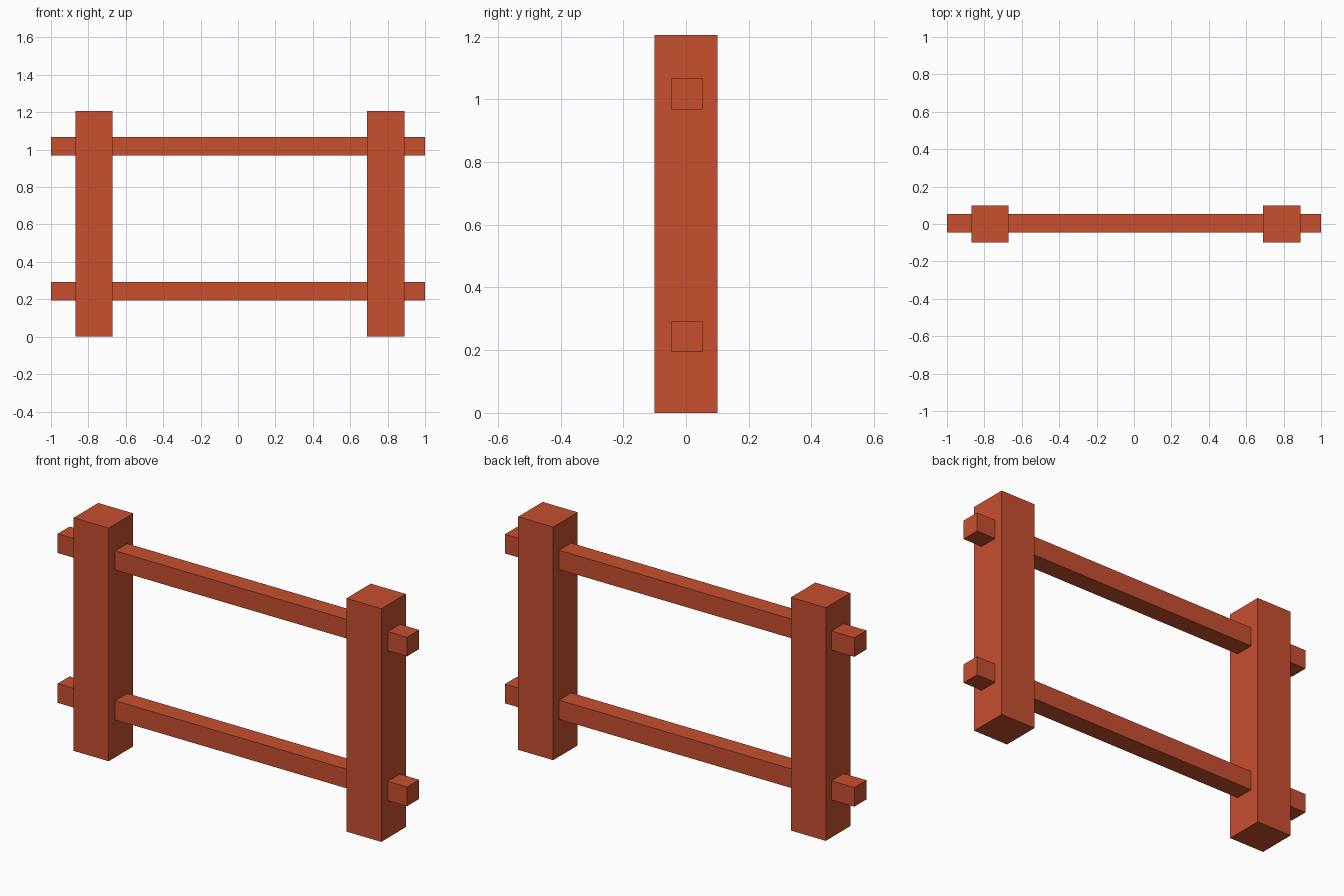
import bpy

if "Cube" in bpy.data.objects:
    bpy.data.objects.remove(bpy.data.objects["Cube"])

paint = bpy.data.materials.new("red_wood")
paint.diffuse_color = (0.58, 0.08, 0.03, 1)
paint.use_nodes = True
paint.node_tree.nodes["Principled BSDF"].inputs["Base Color"].default_value = paint.diffuse_color


def box(name, center, size):
    """Axis-aligned flat-shaded beam."""
    bpy.ops.mesh.primitive_cube_add(size=1, location=center)
    obj = bpy.context.object
    obj.name = name
    obj.scale = size
    bpy.ops.object.transform_apply(location=False, rotation=False, scale=True)
    obj.data.materials.append(paint)


# Upright posts
POST_HEIGHT = 1.206
for name, x in (("left_post", -0.77), ("right_post", 0.79)):
    box(name, (x, 0, POST_HEIGHT / 2), (0.2, 0.2, POST_HEIGHT))

# Horizontal rails passing through both posts
for name, z in (("lower_rail", 0.243), ("upper_rail", 1.018)):
    box(name, (0, 0.003, z), (2, 0.099, 0.099))
